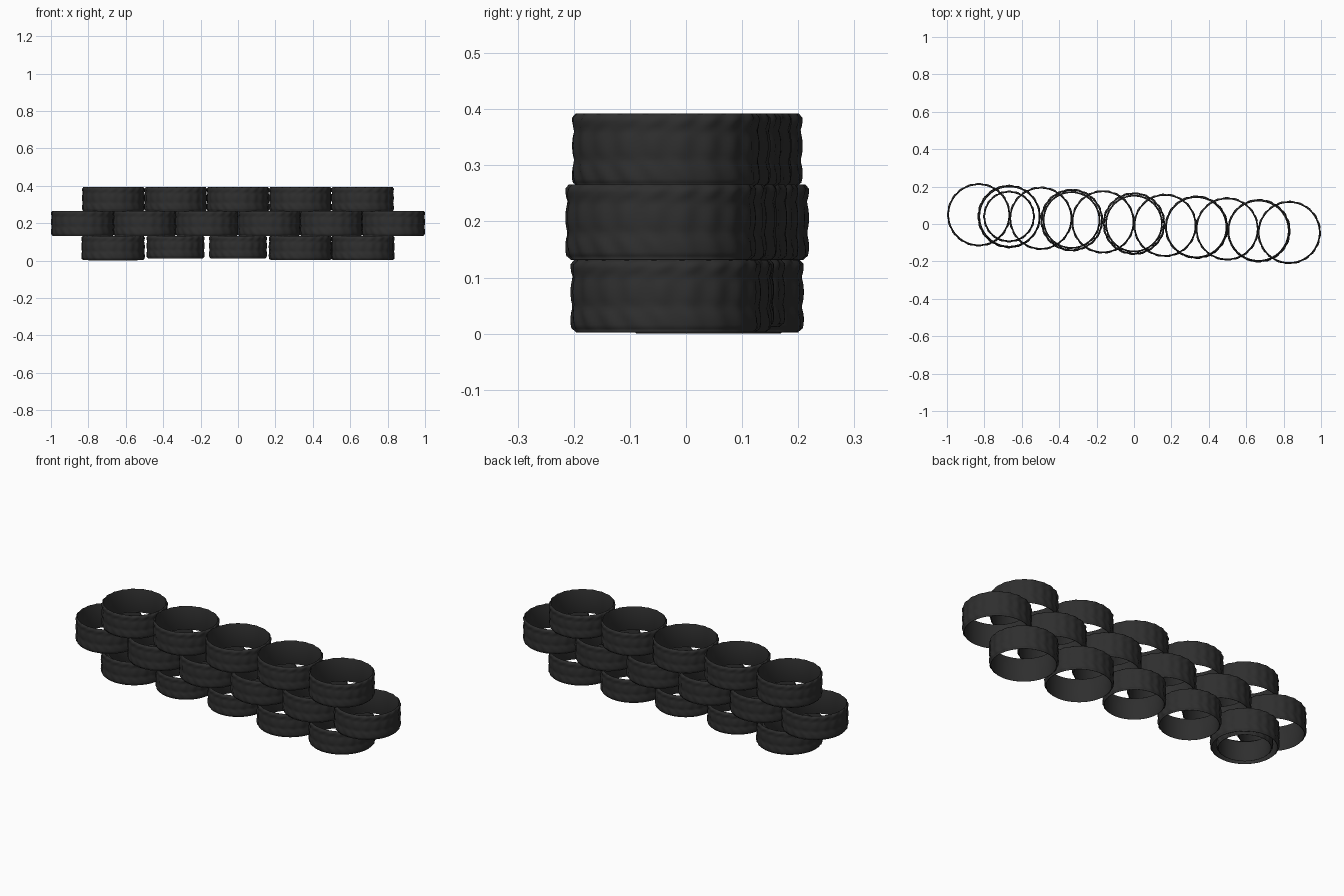
import bpy, bmesh, math

if "Cube" in bpy.data.objects:
    bpy.data.objects.remove(bpy.data.objects["Cube"])

rubber = bpy.data.materials.new("black rubber")
rubber.diffuse_color = (0.028, 0.028, 0.028, 1)
rubber.use_nodes = True
rubber.node_tree.nodes["Principled BSDF"].inputs["Base Color"].default_value = rubber.diffuse_color

LUGS, SEG = 20, 120


def rib(v, lo, hi):
    """Smooth 0..1 hump between two heights."""
    t = (v - lo) / (hi - lo)
    return math.sin(math.pi * t) ** 0.5 if 0 < t < 1 else 0.0


def tread_depth(a, v):
    """Raised lugs in three rows: slanted, blocky, slanted the other way."""
    if v < 0.36:
        phase, band = LUGS * a + 9 * v, rib(v, 0.0, 0.36)
    elif v < 0.76:
        phase, band = LUGS * a + 2.0, rib(v, 0.36, 0.76)
    else:
        phase, band = LUGS * a - 12 * v, rib(v, 0.76, 1.12)
    wave = 0.5 + 0.5 * math.tanh(2 * math.sin(phase)) / math.tanh(2)
    return band * (0.35 + 0.65 * wave)


def tyre(name, x, y, z0, z1, r, wall=0.011, turn=0.0):
    """Open rubber ring with rounded rims, lugged outside, smooth inside."""
    h = z1 - z0
    rows = 18
    bm = bmesh.new()
    rings = []
    for k in range(rows + 1):                       # outer tread, bottom to top
        v = k / rows
        ring = []
        for i in range(SEG):
            a = 2 * math.pi * i / SEG
            edge = 0.006 * max(0, 1 - min(v, 1 - v) * 14) ** 2
            rad = r - 0.0055 + 0.0055 * tread_depth(a + turn, v) - edge
            ring.append(bm.verts.new((rad * math.cos(a), rad * math.sin(a), z0 + h * v)))
        rings.append(ring)
    for v in (1.0, 0.97, 0.5, 0.03, 0.0):           # plain inner wall, top to bottom
        rad = r - wall - (0.0 if 0 < v < 1 else -0.0015)
        rings.append([bm.verts.new((rad * math.cos(2 * math.pi * i / SEG),
                                    rad * math.sin(2 * math.pi * i / SEG), z0 + h * v))
                      for i in range(SEG)])
    n = len(rings)
    for k in range(n):
        A, B = rings[k], rings[(k + 1) % n]
        for i in range(SEG):
            j = (i + 1) % SEG
            bm.faces.new((A[i], A[j], B[j], B[i])).smooth = True
    bmesh.ops.recalc_face_normals(bm, faces=bm.faces)
    me = bpy.data.meshes.new(name)
    bm.to_mesh(me)
    bm.free()
    me.materials.append(rubber)
    ob = bpy.data.objects.new(name, me)
    ob.location = (x, y, 0)
    bpy.context.collection.objects.link(ob)


def line_y(x):
    """The wall runs slightly diagonally."""
    return 0.002 - 0.057 * x


# bottom row: five tyres, two of them a little smaller
for i, r in enumerate((0.17, 0.156, 0.156, 0.17, 0.17)):
    x = (i - 2) * 0.334
    tyre(f"bottom_tyre_{i + 1}", x, line_y(x), 0.002 if r > 0.16 else 0.012, 0.131, r, turn=i * 0.4,
         wall=0.011)

# small tyre nested inside the first bottom one
tyre("nested_tyre", -0.668, line_y(-0.668), 0.0, 0.11, 0.139)

# middle row: six tyres, offset by half a tyre
for i in range(6):
    x = (i - 2.5) * 0.332
    tyre(f"middle_tyre_{i + 1}", x, line_y(x), 0.131, 0.266, 0.17, turn=i * 0.7)

# top row: five tyres
for i in range(5):
    x = (i - 2) * 0.333
    tyre(f"top_tyre_{i + 1}", x, line_y(x), 0.262, 0.392, 0.168, turn=i * 0.5)
